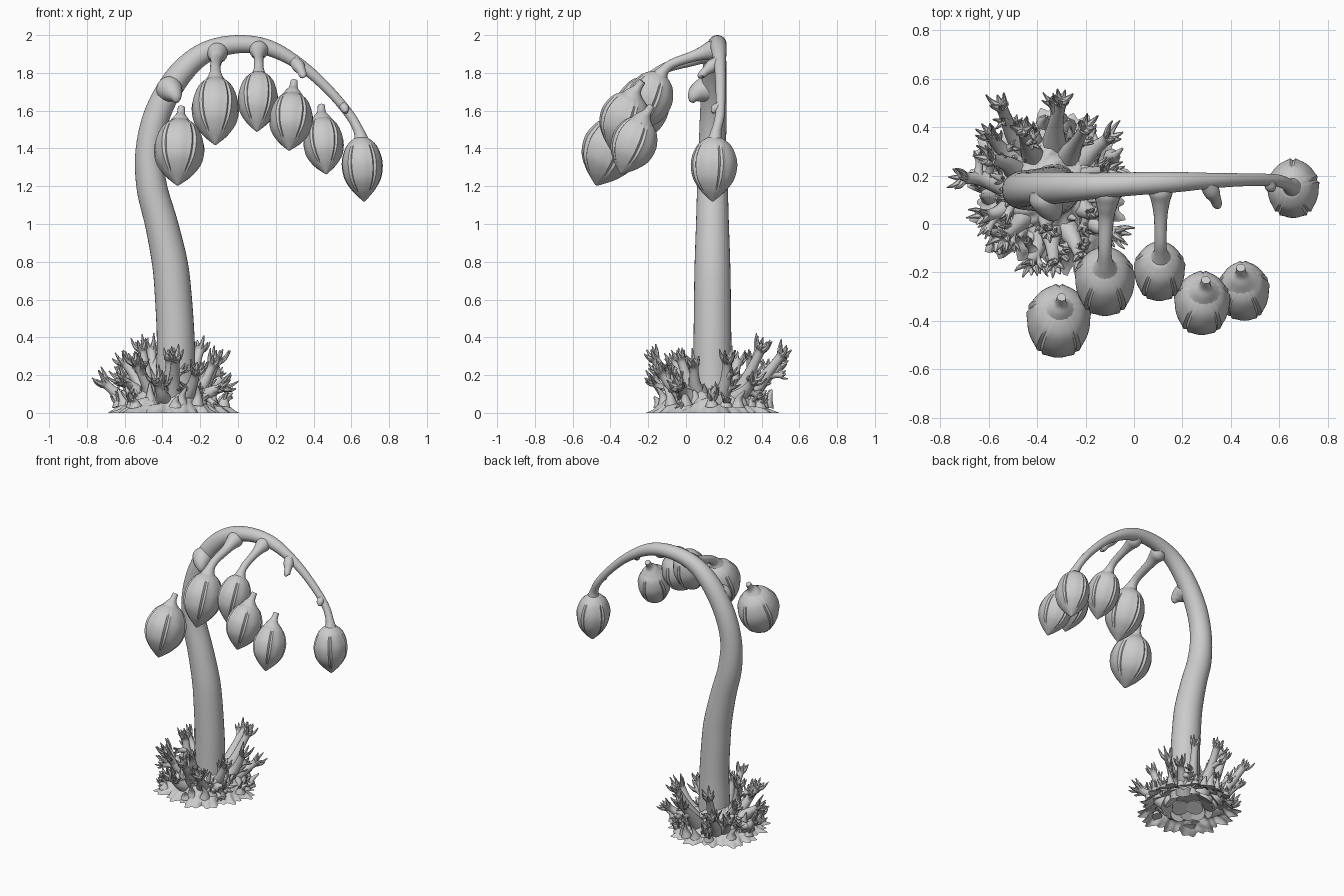
import bpy, bmesh, random
from math import sin, cos, pi, tau
from mathutils import Vector

if "Cube" in bpy.data.objects:
    bpy.data.objects.remove(bpy.data.objects["Cube"])

random.seed(4)


def spline(pts, steps):
    """Catmull-Rom through 4D points (x, y, z, radius)."""
    p = [Vector(q) for q in pts]
    p = [2 * p[0] - p[1]] + p + [2 * p[-1] - p[-2]]
    out = []
    for i in range(1, len(p) - 2):
        a, b, c, d = p[i - 1:i + 3]
        for k in range(steps):
            t = k / steps
            out.append(0.5 * (2 * b + (c - a) * t + (2 * a - 5 * b + 4 * c - d) * t * t
                              + (3 * b - a - 3 * c + d) * t ** 3))
    return out + [p[-2]]


def skin(bm, rings, caps=True):
    """Join rings of points into a closed tube."""
    vs = [[bm.verts.new(v) for v in r] for r in rings]
    n = len(vs[0])
    for a, b in zip(vs, vs[1:]):
        for i in range(n):
            j = (i + 1) % n
            bm.faces.new((a[i], a[j], b[j], b[i]))
    if caps:
        bm.faces.new(vs[0][::-1])
        bm.faces.new(vs[-1])


def tube(bm, pts, sides=12, steps=5):
    path = spline(pts, steps)
    pos = [q.xyz for q in path]
    rings, u, last = [], None, None
    for i, q in enumerate(path):
        d = (pos[min(i + 1, len(pos) - 1)] - pos[max(i - 1, 0)]).normalized()
        u = d.orthogonal() if u is None else last.rotation_difference(d) @ u
        u = (u - d * u.dot(d)).normalized()
        last, v, r = d, d.cross(u), max(q[3], 0.001)
        rings.append([pos[i] + r * (u * cos(tau * k / sides) + v * sin(tau * k / sides))
                      for k in range(sides)])
    skin(bm, rings)


def finish(bm, name, angle=1.0):
    for v in bm.verts:
        v.co.z = max(v.co.z, 0)
    bmesh.ops.recalc_face_normals(bm, faces=bm.faces)
    me = bpy.data.meshes.new(name)
    bm.to_mesh(me)
    bm.free()
    ob = bpy.data.objects.new(name, me)
    bpy.context.collection.objects.link(ob)
    bpy.ops.object.select_all(action='DESELECT')
    ob.select_set(True)
    bpy.context.view_layer.objects.active = ob
    bpy.ops.object.shade_smooth_by_angle(angle=angle)
    return ob


# Arching stem
bm = bmesh.new()
tube(bm, [(-.33, .14, .08, .11), (-.33, .14, .2, .105), (-.33, .14, .4, .1),
          (-.345, .14, .65, .097), (-.362, .14, .8, .094), (-.405, .14, 1, .087),
          (-.457, .14, 1.2, .081), (-.468, .14, 1.4, .073), (-.42, .145, 1.6, .07),
          (-.31, .15, 1.79, .065), (-.17, .157, 1.91, .055), (0, .166, 1.952, .048),
          (.17, .173, 1.93, .042), (.34, .18, 1.835, .031), (.48, .183, 1.71, .026),
          (.59, .18, 1.58, .025), (.64, .16, 1.49, .028), (.655, .15, 1.43, .045)], 32, 6)
finish(bm, "stem")

# Broken stubs and the two surviving pod stalks along the stem
stalks = {
    "stub_low": [(-.38, .15, 1.73, .05), (-.365, .11, 1.715, .07), (-.345, .065, 1.695, .055),
                 (-.33, .04, 1.67, .034), (-.325, .03, 1.645, .012)],
    "stub_middle": [(.30, .17, 1.86, .03), (.32, .135, 1.835, .034), (.335, .105, 1.81, .024),
                    (.345, .08, 1.785, .02), (.35, .078, 1.775, .008)],
    "stub_high": [(.555, .18, 1.63, .02), (.565, .155, 1.61, .024), (.572, .14, 1.59, .01)],
    "stalk_left": [(-.11, .17, 1.92, .042), (-.11, .125, 1.905, .056), (-.112, .08, 1.89, .044),
                   (-.115, .02, 1.865, .032), (-.12, -.1, 1.83, .028), (-.12, -.16, 1.79, .034),
                   (-.12, -.19, 1.74, .065)],
    "stalk_right": [(.11, .18, 1.94, .036), (.11, .135, 1.92, .05), (.11, .09, 1.905, .038),
                    (.11, .03, 1.885, .028), (.11, -.07, 1.85, .025), (.11, -.12, 1.81, .03),
                    (.11, -.15, 1.76, .06)],
}
for name, pts in stalks.items():
    bm = bmesh.new()
    tube(bm, pts, 16)
    finish(bm, name)


# Seed pods: egg shape, pointed tip, lipped seams
def pod(name, top, tip, R, neck):
    top, tip = Vector(top), Vector(tip)
    d = tip - top
    L, n, seams = d.length, 60, 5
    d.normalize()
    ux = (Vector((1, 0, 0)) - d * d.x).normalized()
    uy = d.cross(ux)
    prof = spline([(0, .2, 0, 0), (.03, .42, 0, 0), (.14, .76, 0, 0), (.32, .97, 0, 0),
                   (.48, 1, 0, 0), (.66, .88, 0, 0), (.82, .58, 0, 0), (.93, .27, 0, 0),
                   (1, .04, 0, 0)], 4)
    rings = []
    for p in prof:
        fade = max(0, sin(pi * min(1, max(0, p[0])))) ** .3
        ring = []
        for k in range(n):
            a = k % (n // seams)
            a = min(a, n // seams - a)
            lip = {0: -.03, 1: .05, 2: .015}.get(a, 0) * fade
            ang = tau * k / n + pi * .7
            r = R * p[1] * (1 + lip)
            ring.append(top + ux * r * cos(ang) + uy * r * 1.14 * sin(ang) + d * L * p[0])
        rings.append(ring)
    bm = bmesh.new()
    skin(bm, rings)
    if neck:
        o = Vector((.003, .02, .006))
        tube(bm, [(*(top + d * .035), .075), (*(top - d * .004), .045),
                  (*(top - d * .03 + o * .4), .024), (*(top - d * .065 + o), .019)], 14)
    finish(bm, name, .7)


pods = [((-.305, -.345, 1.55), (-.32, -.475, 1.205), .129, 1),
        ((-.12, -.175, 1.77), (-.12, -.315, 1.42), .121, 0),
        ((.11, -.14, 1.8), (.1, -.265, 1.49), .103, 0),
        ((.29, -.275, 1.69), (.27, -.395, 1.39), .112, 1),
        ((.443, -.225, 1.56), (.467, -.345, 1.265), .103, 1),
        ((.65, .15, 1.46), (.668, .14, 1.12), .105, 0)]
for i, p in enumerate(pods):
    pod(f"seed_pod_{i + 1}", *p)

# Lumpy root mound with ragged edge
C = Vector((-.355, .137, 0))
bm = bmesh.new()
rings = []
for j in range(17):
    u = j / 16
    ring = []
    for k in range(140):
        a = tau * k / 140
        edge = .318 + .018 * sin(5 * a + 1) + .02 * u * sin(13 * a) + .018 * u ** 4 * sin(31 * a)
        r = .07 + (edge - .07) * u
        z = .18 * (1 - u) ** 1.3 + .022 * sin(pi * u) * (1 + sin(9 * a + 9 * u) * cos(14 * u + 3 * a))
        ring.append(C + Vector((r * cos(a), r * sin(a), z)))
    rings.append(ring)
skin(bm, rings, False)
finish(bm, "root_mound")


# Coral-like roots, each ending in a splay of fingers
def fingers(bm, p, d, count, length, r):
    u = d.orthogonal().normalized()
    v = d.cross(u)
    off = random.random() * tau
    for i in range(count):
        a = off + tau * i / count
        out = (u * cos(a) + v * sin(a))
        l = length * random.uniform(.7, 1.2)
        m = p + out * l * .5 + d * l * .3
        e = p + out * l * .7 + d * l * random.uniform(.6, 1) + Vector((0, 0, l * .15))
        tube(bm, [(*(p - d * .02), r * 1.2), (*m, r * .65), (*e, .003)], 6, 3)


def rand_vec(s):
    return Vector([random.uniform(-s, s) for _ in range(3)])


tips = [(-.55, .49, .25), (-.30, .51, .31), (-.20, .40, .34), (-.71, .19, .16),
        (-.07, -.04, .14), (-.33, -.17, .29), (-.22, -.14, .22), (-.54, -.06, .27),
        (-.60, .37, .19), (-.11, .22, .28), (-.51, .11, .34), (-.36, -.03, .29),
        (-.62, .03, .18), (-.13, .04, .26), (-.46, .39, .34), (-.60, .27, .27),
        (-.10, .36, .17), (-.43, -.17, .17)]
bm = bmesh.new()
for t in tips:
    t = Vector(t)
    flat = Vector((t.x, t.y, 0)) - C
    root = C + flat * .45 + Vector((0, 0, .05))
    mid = C + flat * .74 + Vector((0, 0, .03 + t.z * .45)) + rand_vec(.015)
    d = (t - mid).normalized()
    tube(bm, [(*root, .06), (*mid, .033), (*(t - d * .03), .024), (*t, .034)], 12, 5)
    fingers(bm, t, d, 6, .06, .017)
    # side shoots
    for _ in range(2):
        o = (rand_vec(1) + Vector((0, 0, .4)) + flat * 2).normalized()
        s = mid.lerp(t, random.uniform(-.3, .5))
        e = s + o * random.uniform(.05, .09)
        tube(bm, [(*s, .026), (*s.lerp(e, .6), .016), (*e, .018)], 8, 3)
        fingers(bm, e, o, 4, .035, .011)
finish(bm, "coral_roots")

# Short horns scattered over the mound
bm = bmesh.new()
for i in range(56):
    a = i * 2.4
    r = random.uniform(.13, .3)
    o = Vector((cos(a), sin(a), 0))
    p = C + o * r + Vector((0, 0, .03 + .25 * (.3 - r)))
    h = random.uniform(.05, .1)
    m = p + Vector((0, 0, h * .5)) + o * .01
    e = p + Vector((0, 0, h)) + o * .04 + rand_vec(.02)
    tube(bm, [(*p, .036), (*m, .019), (*e, .005)], 8, 3)
    if i % 3 == 0:
        fingers(bm, m, (e - p).normalized(), 4, .045, .012)
finish(bm, "root_horns")
